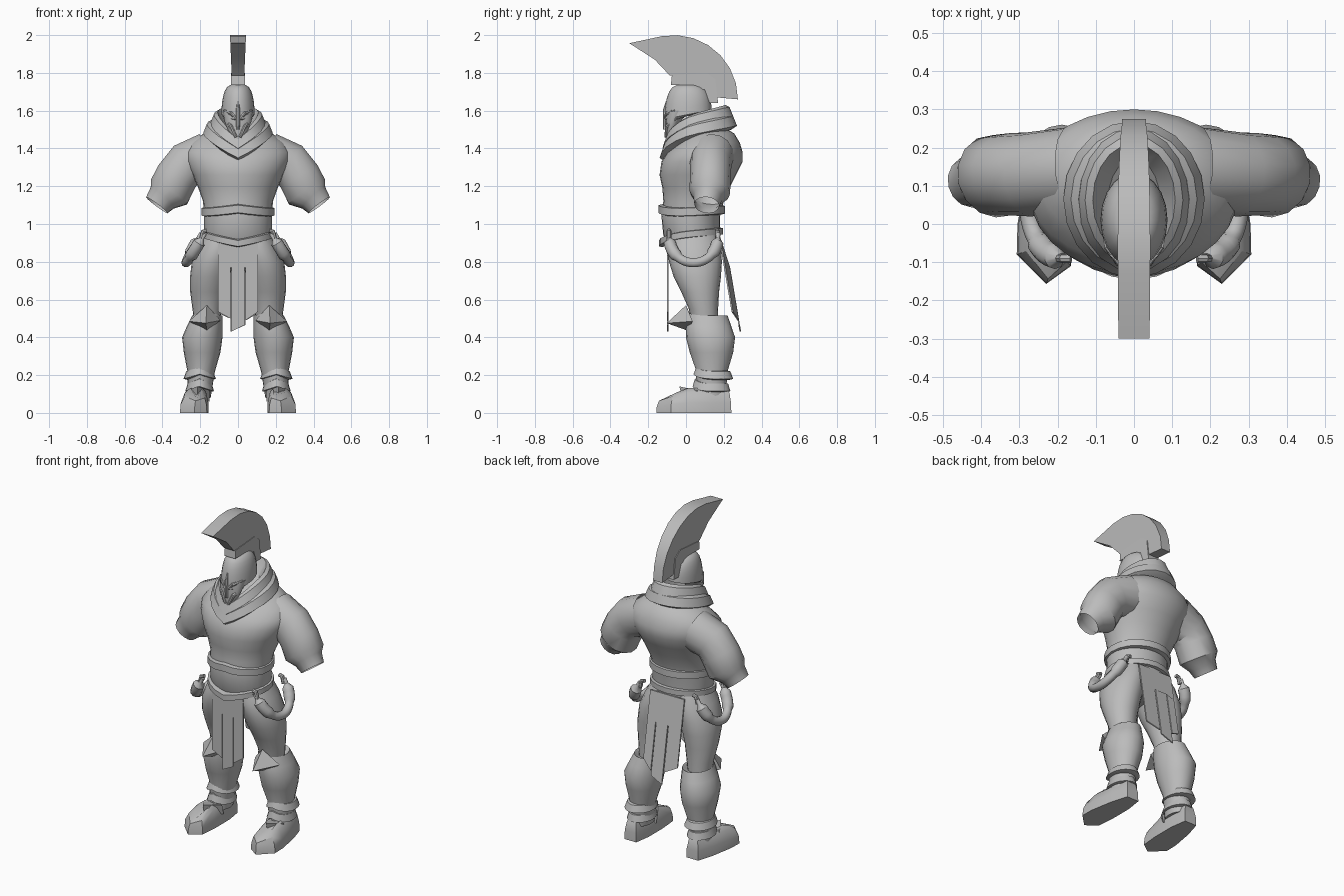
import bpy, bmesh
from math import sin, cos, pi, sqrt
from mathutils import Vector

cube = bpy.data.objects.get("Cube")
if cube:
    bpy.data.objects.remove(cube)

COLOUR = (.5, .5, .5, 1)
grey = bpy.data.materials.new("plain_grey")
grey.use_nodes = True
grey.diffuse_color = COLOUR
grey.node_tree.nodes["Principled BSDF"].inputs["Base Color"].default_value = COLOUR
parts = []


def loft(name, rings, caps=True, side=1):
    """Skin a list of equal-sized point rings."""
    bm = bmesh.new()
    rows = [[bm.verts.new((x * side, y, z)) for x, y, z in ring] for ring in rings]
    for low, high in zip(rows, rows[1:]):
        for i in range(len(low)):
            bm.faces.new((low[i - 1], low[i], high[i], high[i - 1]))
    if caps:
        bm.faces.new(rows[0])
        bm.faces.new(rows[-1])
    bmesh.ops.remove_doubles(bm, verts=bm.verts, dist=.0005)
    bmesh.ops.recalc_face_normals(bm, faces=bm.faces)
    mesh = bpy.data.meshes.new(name)
    bm.to_mesh(mesh)
    bm.free()
    mesh.materials.append(grey)
    part = bpy.data.objects.new(name, mesh)
    bpy.context.collection.objects.link(part)
    parts.append(part)


def pair(name, rings, caps=True):
    """Build a part on both sides of the body."""
    loft("left_" + name, rings, caps, side=1)
    loft("right_" + name, rings, caps, side=-1)


def circle(count):
    return [(cos(2 * pi * i / count), sin(2 * pi * i / count)) for i in range(count)]


def oval(z, half, front, back, x=0, tilt=0, peak=0, count=20):
    """Flat ring; tilt lifts the back, peak drops the front into a V."""
    middle, depth = (front + back) / 2, (back - front) / 2
    return [(x + half * c, middle + depth * s,
             z + tilt * s - (peak * (1 - abs(c)) if s < 0 else 0))
            for c, s in circle(count)]


def tube(path, radii, count=8, squash=1):
    """Round rings along a path, optionally squashed front to back."""
    path = [Vector(p) for p in path]
    rings = []
    for i, point in enumerate(path):
        along = path[min(i + 1, len(path) - 1)] - path[max(i - 1, 0)]
        across = along.cross(Vector((1, 0, .3))).normalized()
        other = along.normalized().cross(across)
        rings.append([point + radii[i] * (across * c * squash + other * s)
                      for c, s in circle(count)])
    return rings


def prism(profile, width):
    """Side profile (y, z) thickened in x by a width rule."""
    return [[(side * width(z), y, z) for y, z in profile] for side in (-1, 1)]


# Torso from hips to neck
loft("torso", [
    oval(z=.78, half=.08, front=-.03, back=.12, count=28),
    oval(z=.86, half=.16, front=-.08, back=.17, count=28),
    oval(z=.94, half=.18, front=-.12, back=.18, count=28),
    oval(z=1.04, half=.18, front=-.13, back=.18, count=28),
    oval(z=1.12, half=.185, front=-.12, back=.2, count=28),
    oval(z=1.19, half=.21, front=-.125, back=.23, count=28),
    oval(z=1.26, half=.24, front=-.14, back=.265, count=28),
    oval(z=1.33, half=.275, front=-.13, back=.3, count=28),
    oval(z=1.38, half=.28, front=-.1, back=.3, count=28),
    oval(z=1.43, half=.25, front=-.05, back=.285, count=28),
    oval(z=1.48, half=.18, front=0, back=.255, count=28),
    oval(z=1.51, half=.1, front=.04, back=.2, count=28)])


def band(name, z, half, front, back, height, flare, x=0, tilt=0, peak=0):
    """Raised band with bevelled rims; flare narrows the upper rim."""
    rims = ((-.5, .02), (-.4, 0), (.4, flare), (.5, flare + .02))
    loft(name, [oval(z + height * lift, half - inset, front + inset, back - inset,
                     x=x, tilt=tilt, peak=peak) for lift, inset in rims])


# Waist bands
band("upper_belt", z=1.065, half=.192, front=-.146, back=.207,
     height=.05, flare=0, tilt=.01, peak=-.025)
band("lower_belt", z=.947, half=.192, front=-.143, back=.197,
     height=.04, flare=0, tilt=.015, peak=.035)

# Upper arms from the shoulder slope, open at the ends
pair("arm", tube([(.16, .14, 1.36), (.275, .13, 1.315), (.325, .13, 1.25),
                  (.365, .125, 1.17), (.4, .115, 1.14), (.43, .11, 1.1)],
                 [.125, .12, .117, .118, .085, .072], count=14, squash=.92), caps=False)


def collar(name, z, half, front, back):
    """Folded cloth ring, pointed at the front."""
    folds = ((.03, -.02), (0, 0), (.02, .05), (.04, .06), (.08, -.02))
    loft(name, [oval(z + lift, half - inset, front + inset, back - inset,
                     tilt=.04, peak=.09) for inset, lift in folds])


collar("outer_collar", z=1.48, half=.185, front=-.14, back=.27)
collar("inner_collar", z=1.53, half=.148, front=-.125, back=.25)

# Helmet dome, face guard and facial ridges
dome = [oval(z=1.57, half=.075, front=-.1, back=.11, tilt=.03)]
for step in range(8):
    angle = step / 7 * pi / 2
    spread = sqrt(max(0, cos(angle)))
    dome.append(oval(z=1.58 + .16 * sin(angle), half=.088 * spread,
                     front=.01 - .125 * spread, back=.01 + .125 * spread,
                     tilt=.025 * cos(angle) ** 4))
loft("helmet", dome)
loft("face_guard", [
    oval(z=1.44, half=.015, front=-.105, back=-.06),
    oval(z=1.49, half=.05, front=-.108, back=-.05),
    oval(z=1.54, half=.07, front=-.108, back=-.03),
    oval(z=1.6, half=.08, front=-.108, back=.02)])
loft("nose_guard", tube([(0, -.1, 1.65), (0, -.112, 1.6), (0, -.112, 1.5)],
                        [.006, .011, .009]))
pair("brow_ridge", tube([(.01, -.108, 1.56), (.035, -.102, 1.585), (.073, -.06, 1.6)],
                        [.008, .011, .007]))
pair("cheek_ridge", tube([(.01, -.107, 1.46), (.04, -.1, 1.52), (.07, -.05, 1.56)],
                         [.008, .011, .007]))

# Crest: an arc over the back, a forward tip and a lower edge along the dome
arc = [(.34 * cos(a) - .065, 1.66 + .34 * sin(a))
       for a in (step / 7 * pi * .56 for step in range(8))]
lower_edge = [(-.3, 1.957), (-.165, 1.87), (-.085, 1.785), (.1, 1.79), (.145, 1.75), (.165, 1.67)]
loft("crest", prism(arc + lower_edge, lambda z: .031 + .045 * max(0, z - 1.74)))
mount = [(-.08, 1.735), (-.075, 1.785), (.11, 1.8), (.155, 1.765),
         (.17, 1.64), (.125, 1.64), (.1, 1.71), (0, 1.735)]
loft("crest_mount", prism(mount, lambda z: .037))

# Cloth panels with three strips hanging from a joined top
cloth = [(-.105, .93)]
for left, right, left_end, right_end in (
        (-.105, -.04, .535, .5), (-.035, .035, .43, .465), (.04, .105, .49, .535)):
    cloth += [(left, .77), (left, left_end), (right, right_end), (right, .77)]
cloth.append((.105, .93))
loft("front_cloth", [[(x, y, z) for x, z in cloth] for y in (-.1, -.092)])
loft("back_cloth", [[(x * 1.1, layer + .17 * (.94 - z) - 2.5 * x * x, z) for x, z in cloth]
                    for layer in (.2, .208)])

# Thighs and greaves
pair("thigh", [
    oval(z=.95, half=.08, front=-.08, back=.16, x=.09),
    oval(z=.88, half=.105, front=-.1, back=.185, x=.105),
    oval(z=.8, half=.112, front=-.09, back=.19, x=.133),
    oval(z=.72, half=.104, front=-.065, back=.185, x=.15),
    oval(z=.64, half=.093, front=-.025, back=.175, x=.16),
    oval(z=.55, half=.078, front=.015, back=.17, x=.163),
    oval(z=.46, half=.065, front=.03, back=.17, x=.165)])
pair("greave", [
    oval(z=.49, half=.06, front=.04, back=.18, x=.165),
    oval(z=.515, half=.08, front=.01, back=.22, x=.163, peak=-.02),
    oval(z=.46, half=.094, front=0, back=.24, x=.176),
    oval(z=.4, half=.107, front=0, back=.26, x=.189),
    oval(z=.32, half=.097, front=.02, back=.25, x=.19),
    oval(z=.22, half=.073, front=.055, back=.22, x=.195),
    oval(z=.08, half=.06, front=.05, back=.21, x=.205)])

# Flared ankle cuffs
for side, x in (("left", .203), ("right", -.203)):
    band(side + "_upper_cuff", z=.2, half=.086, front=.04, back=.25,
         height=.05, flare=.015, x=x, peak=-.025)
    band(side + "_lower_cuff", z=.135, half=.076, front=.035, back=.235,
         height=.05, flare=.012, x=x, peak=-.025)

# Pointed knee guards
knee = [Vector(p) for p in
        ((.165, 0, .57), (.26, .035, .485), (.165, .01, .435), (.092, .035, .49))]
knee_tip = Vector((.17, -.102, .475))
pair("knee_guard", [knee, [knee_tip.lerp(corner, .02) for corner in knee]])

# Boots turned outward, low at the toe and rounded up to the ankle
sole = [(.17, .24), (.25, .24), (.28, .14), (.305, 0), (.307, -.08),
        (.23, -.157), (.165, -.11), (.155, 0), (.155, .14)]


def boot_ring(width, length, height):
    """Sole outline shrunk about its middle and raised toward the ankle."""
    ring = []
    for x, y in sole:
        top = .07 + .05 * min(1, (y + .16) / .14)
        ring.append((.21 + (x - .21) * width, .07 + (y - .07) * length, top * height))
    return ring


pair("boot", [boot_ring(width=1, length=1, height=0),
              boot_ring(width=.97, length=.99, height=.45),
              boot_ring(width=.75, length=.94, height=.9),
              boot_ring(width=.45, length=.8, height=1.1)])
flap = [(.15, .06, .12), (.215, -.035, .14), (.27, .06, .12)]
pair("boot_flap", [flap, [(x, y + .015, z - .06) for x, y, z in flap]])

# Hip loops hanging in an arc, with thick sockets near both ends
path, radii = [], []
for step in range(25):
    t = step / 24
    drop = max(0, sin(pi * t)) ** .85
    path.append((.175 + .09 * drop + .02 * t, .04 - .13 * cos(pi * t), .95 - .155 * drop))
    socket = .08 < t < .27 or .77 < t < .92
    radii.append(.033 if socket else .025 if .2 < t < .8 else .012)
pair("hip_loop", tube(path, radii, count=10))
for label, y in (("front", -.09), ("back", .165)):
    pair(label + "_belt_ring", tube([(.165, y, .965), (.185, y, .96), (.195, y, .92)],
                                    [.012] * 3))

# Smooth shading with sharp creases kept
bpy.ops.object.select_all(action="DESELECT")
for part in parts:
    part.select_set(True)
bpy.context.view_layer.objects.active = parts[0]
bpy.ops.object.shade_smooth_by_angle(angle=.65)
